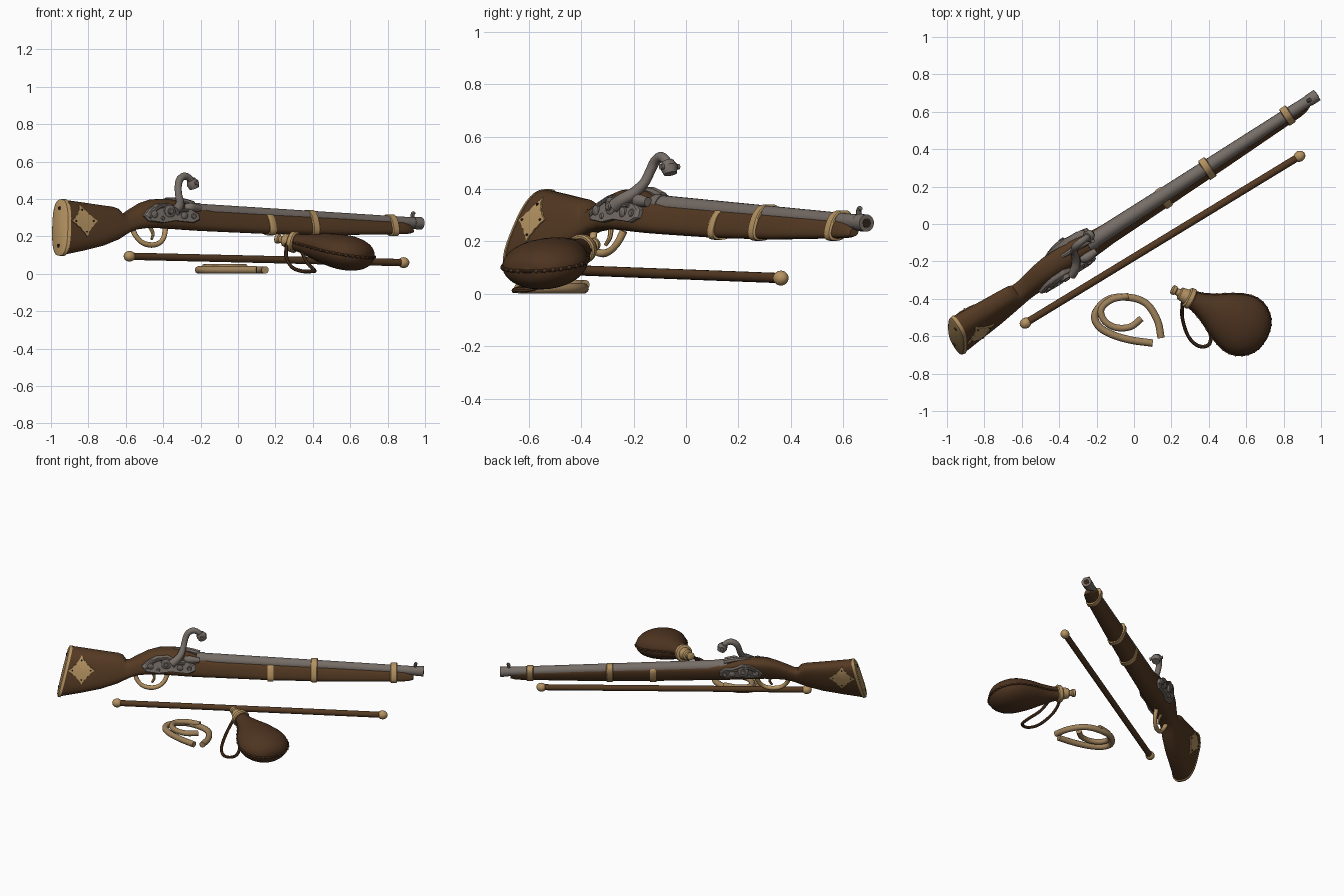
import bpy, bmesh, math
from mathutils import Vector as V

if "Cube" in bpy.data.objects:
    bpy.data.objects.remove(bpy.data.objects["Cube"])

def material(name, rgb):
    m = bpy.data.materials.new(name)
    m.diffuse_color = (*rgb, 1)
    m.use_nodes = True
    m.node_tree.nodes["Principled BSDF"].inputs["Base Color"].default_value = m.diffuse_color
    return m

WOOD = material("brown_wood", (0.09, 0.042, 0.0165))
LEATHER = material("brown_leather", (0.075, 0.034, 0.0145))
STEEL = material("grey_steel", (0.18, 0.152, 0.134))
BRASS = material("tan_brass", (0.46, 0.29, 0.12))
ROPE = material("rope", (0.34, 0.22, 0.105))
DARK = material("dark_hole", (0.03, 0.018, 0.012))

ANG = math.radians(33)
C, S = math.cos(ANG), math.sin(ANG)
AX = -0.045  # sideways offset of the gun's axis

def bz(s):
    """Height of the barrel's axis."""
    return .335 - .045 * (s + .25)

def W(s, t, z):
    """Gun space (along, to the right side, up) to world."""
    return V((s * C + t * S, s * S - t * C, z))

def P(s, t, z):
    """The same, with the gun leaning over about its barrel."""
    return W(s, t + .33 * (min(bz(s), .34) - z), z)

def loft(name, rings, mat, angle=40):
    """Skin closed rings of equal size and cap the ends."""
    bm = bmesh.new()
    rs = [[bm.verts.new(p) for p in r] for r in rings]
    n = len(rs[0])
    for a, b in zip(rs, rs[1:]):
        for i in range(n):
            j = (i + 1) % n
            bm.faces.new((a[i], a[j], b[j], b[i]))
    bm.faces.new(rs[0])
    bm.faces.new(rs[-1])
    bmesh.ops.recalc_face_normals(bm, faces=bm.faces[:])
    me = bpy.data.meshes.new(name)
    bm.to_mesh(me)
    bm.free()
    me.materials.append(mat)
    me.polygons.foreach_set("use_smooth", [True] * len(me.polygons))
    me.set_sharp_from_angle(angle=math.radians(angle))
    ob = bpy.data.objects.new(name, me)
    bpy.context.collection.objects.link(ob)

def smooth(pts, k=6):
    """Catmull-Rom curve through the points."""
    p = [V(q) for q in pts]
    p = [2 * p[0] - p[1]] + p + [2 * p[-1] - p[-2]]
    out = []
    for i in range(1, len(p) - 2):
        a, b, c, d = p[i - 1:i + 3]
        for j in range(k):
            u = j / k
            out.append(0.5 * (2 * b + (c - a) * u + (2 * a - 5 * b + 4 * c - d) * u * u
                              + (3 * b - a - 3 * c + d) * u ** 3))
    return out + [p[-2]]

def tube(name, pts, radii, mat, n=12, curve=True):
    """Round sweep; radii is one number or a list spread along the path."""
    pts = smooth(pts) if curve else [V(p) for p in pts]
    radii = radii if isinstance(radii, (list, tuple)) else [radii, radii]
    rings, x = [], None
    for i, p in enumerate(pts):
        tan = (pts[min(i + 1, len(pts) - 1)] - pts[max(i - 1, 0)]).normalized()
        x = tan.orthogonal() if x is None else x - tan * x.dot(tan)
        x.normalize()
        y = tan.cross(x)
        f = i / (len(pts) - 1) * (len(radii) - 1)
        k = min(int(f), len(radii) - 2)
        r = radii[k] + (radii[k + 1] - radii[k]) * (f - k)
        rings.append([p + r * (x * math.cos(a) + y * math.sin(a))
                      for a in (2 * math.pi * q / n for q in range(n))])
    loft(name, rings, mat)

def oval(s, zt, zb, hw, tilt=0.0, n=28, e=2.7):
    """Rounded cross-section of the gun."""
    out, zc, hz = [], (zt + zb) / 2, (zt - zb) / 2
    for i in range(n):
        a = 2 * math.pi * i / n
        c, q = math.cos(a), math.sin(a)
        t = hw * math.copysign(abs(c) ** (2 / e), c)
        z = hz * math.copysign(abs(q) ** (2 / e), q)
        out.append(P(s + tilt * z, AX + t, zc + z))
    return out

def ball(name, c, r, mat, axis, stretch=1.0):
    axis = V(axis).normalized()
    k = 12
    pts = [V(c) - axis * r * stretch * math.cos(math.pi * i / k) for i in range(k + 1)]
    tube(name, pts, [max(r * math.sin(math.pi * i / k), 0.001) for i in range(k + 1)], mat, 16, False)

# --- Stock: (along, top, bottom, half width, tilt)
STOCK = [(-1.108, .396, .10, .077, .25), (-1.0, .386, .122, .07, .12), (-.88, .372, .148, .064, .05),
         (-.775, .36, .183, .057, 0), (-.745, .35, .198, .055, 0), (-.725, .322, .208, .053, 0),
         (-.70, .322, .22, .052, 0), (-.65, .348, .236, .054, 0), (-.58, .38, .244, .061, 0),
         (-.51, .398, .245, .066, 0), (-.42, .402, .24, .067, 0), (-.34, .39, .235, .065, 0),
         (-.27, .365, .231, .06, 0), (-.15, .349, .226, .051, 0), (.2, .332, .213, .046, 0),
         (.6, .312, .207, .042, 0), (1.06, .284, .212, .037, 0), (1.10, .272, .214, .032, 0),
         (1.13, .25, .22, .018, 0)]
loft("stock", [oval(*r) for r in STOCK], WOOD, 50)
loft("butt_plate", [oval(-1.131, .385, .112, .066, .25), oval(-1.125, .398, .097, .077, .25),
                    oval(-1.107, .401, .094, .081, .25)], BRASS)
for z in (.35, .15):
    s = -1.131 + .25 * (z - .25)
    tube("butt_screw", [P(s - .004, AX, z), P(s + .01, AX, z)], .01, DARK, 12, False)

# --- Diamond inlays that follow the butt's sides
def side(s, z):
    for a, b in zip(STOCK, STOCK[1:]):
        if a[0] <= s <= b[0]:
            f = (s - a[0]) / (b[0] - a[0])
            zt, zb, hw = (a[i] + (b[i] - a[i]) * f for i in (1, 2, 3))
            q = min(abs(z - (zt + zb) / 2) / ((zt - zb) / 2), .97)
            return hw * (1 - q ** 2.7) ** (1 / 2.7)
    return .07

def inlay(sgn):
    rings = []
    for k, l in ((1, -.02), (1, .006), (.75, .006), (.5, .006), (.25, .006), (.02, .006)):
        ring = []
        for i in range(24):
            a = 2 * math.pi * i / 24
            r = k * (.086, .062, .058, .05, .058, .062)[i % 6]
            s, z = -1.008 + r * math.cos(a), .283 + r * math.sin(a)
            ring.append(P(s, AX + sgn * (side(s, z) + l), z))
        rings.append(ring)
    loft("diamond_inlay", rings, BRASS)

for sgn in (1, -1):
    inlay(sgn)
    for ds, dz in ((.058, 0), (-.058, 0), (0, .058), (0, -.058)):
        t = AX + sgn * (side(-1.008 + ds, .283 + dz) + .006)
        tube("inlay_pin", [P(-1.008 + ds, t - sgn * .01, .283 + dz), P(-1.008 + ds, t + sgn * .004, .283 + dz)],
             .005, DARK, 8, False)

# --- Barrel, muzzle ring, sight
def bar(name, a, b, ra, rb, mat):
    tube(name, [W(a, AX, bz(a)), W(b, AX, bz(b))], [ra, rb], mat, 24, False)

bar("barrel", -.27, 1.17, .042, .030, STEEL)
bar("breech_ring", -.27, -.22, .045, .045, STEEL)
bar("muzzle_ring", 1.145, 1.197, .033, .033, STEEL)
bar("bore", 1.19, 1.199, .018, .018, DARK)
tube("front_sight", [W(1.145, AX, .29), W(1.142, AX, .318), W(1.152, AX, .328)], [.012, .01, .01], STEEL, 8)
tube("breech_tang", [P(-.42, AX, .397), P(-.33, AX, .39), P(-.25, AX, .37)], [.01, .018, .02], STEEL, 8)

# --- Bands
loft("lower_band", [oval(s, zt, .206, w) for s, zt, w in
                    ((.19, .327, .05), (.195, .331, .052), (.225, .331, .052), (.23, .327, .05))], BRASS)
for s, w in ((.49, .05), (1.004, .043)):
    loft("barrel_band", [oval(s + d, bz(s) + .037 + g, .205 - g, w + g, 0, 28, 2.5) for d, g in
                         ((-.022, -.002), (-.018, .003), (.018, .003), (.022, -.002))], BRASS)

# --- Locks on both sides
PLATE = [(-.61, .31), (-.585, .282), (-.50, .272), (-.42, .283), (-.30, .273), (-.258, .29), (-.258, .32),
         (-.30, .345), (-.37, .35), (-.44, .378), (-.51, .374), (-.57, .348)]

def lock(sgn, a, b):
    """Lock plate remapped to run from a to b, with screws and a spring."""
    m = lambda s: a + (s + .61) / .352 * (b - a)
    T = lambda t: AX + sgn * (t + .004)
    cs, cz = -.43, .32
    loft("lock_plate", [[P(m(cs + (s - cs) * k), T(t), cz + (z - cz) * k) for s, z in PLATE]
                        for k, t in ((1, .02), (1, .07), (.93, .077))], STEEL, 25)
    for s, z, r, t in ((-.45, .335, .034, .09), (-.45, .335, .017, .1), (-.55, .318, .02, .086),
                       (-.36, .312, .02, .086), (-.30, .308, .015, .084), (-.5, .297, .011, .084)):
        tube("lock_screw", [P(m(s), T(.05), z), P(m(s), T(t - .004), z), P(m(s), T(t), z)],
             [r, r, r * .75], STEEL, 16, False)
    tube("lock_spring", [P(m(s), T(.078), z) for s, z in
                         ((-.58, .30), (-.53, .345), (-.47, .362), (-.40, .34), (-.33, .335))],
         [.006, .009, .006], STEEL, 8)

lock(1, -.622, -.27)
lock(-1, -.50, -.22)
tube("flash_pan", [W(-.34, .0, .352), W(-.31, .012, .355), W(-.25, .01, .35)], [.02, .026, .018], STEEL)

# --- Hammer with jaws
HAMMER = [(-.43, .045, .335), (-.395, .03, .36), (-.368, -.002, .385), (-.353, -.04, .425), (-.342, -.06, .47),
          (-.325, -.07, .505), (-.293, -.075, .522), (-.262, -.076, .512), (-.24, -.078, .488)]
tube("hammer", [W(*p) for p in HAMMER], [.028, .025, .022, .019, .019, .02, .02, .018, .018], STEEL)
tube("hammer_jaw", [W(-.25, -.078, .503), W(-.238, -.078, .484), W(-.228, -.078, .458)],
     [.024, .034, .026], STEEL, 10, False)
tube("jaw_screw", [W(-.235, -.12, .485), W(-.235, -.036, .485)], .011, STEEL, 10, False)

# --- Trigger and guard
tube("trigger_guard", [P(s, AX, z) for s, z in ((-.665, .24), (-.65, .2), (-.615, .166), (-.56, .154),
                       (-.51, .165), (-.475, .195), (-.455, .24))], [.015, .013, .015, .013, .015], BRASS, 10)
tube("trigger", [P(-.55, AX, .25), P(-.54, AX, .215), P(-.555, AX, .185)], [.011, .007], BRASS, 8)

# --- Ramrod
a, b = V((-.58, -.53, .094)), V((.885, .362, .06))
tube("ramrod", [a, b], .0195, WOOD, 16, False)
for p in (a, b):
    ball("ramrod_knob", p, .029, BRASS, b - a, 1.1)

# --- Coiled match cord, read from above
OUTER = ((.145, -.61), (.125, -.515), (.065, -.425), (-.03, -.392), (-.14, -.405), (-.208, -.48),
         (-.19, -.545), (-.12, -.59), (-.02, -.62), (.10, -.637))
INNER = ((.04, -.505), (-.02, -.55), (-.10, -.553), (-.16, -.515), (-.175, -.455), (-.12, -.405), (-.03, -.385))
tube("match_cord_outer", [(x, y, .021) for x, y in OUTER], .02, ROPE)
tube("match_cord_inner", [(x, y, .035) for x, y in INNER], .018, ROPE)

# --- Powder flask
TIP = V((.203, -.348, .19))
FA = V((.364, -.187, -.075)).normalized()
FW = V((.457, .889, 0)).normalized()
FH = FA.cross(FW)

def flask(name, prof, mat):
    loft(name, [[TIP + FA * u + FW * rw * math.cos(q) + FH * rh * math.sin(q)
                 for q in (2 * math.pi * i / 32 for i in range(32))] for u, rw, rh in prof], mat)

ctrl = [(.11, .043, .043), (.16, .053, .05), (.23, .083, .066), (.31, .128, .083), (.40, .161, .093),
        (.47, .157, .09), (.53, .122, .072), (.565, .07, .042), (.578, .004, .003)]
body = smooth(ctrl, 4)
flask("flask_body", body, LEATHER)
flask("flask_nozzle", [(0, .02, .02), (.004, .026, .026), (.02, .026, .026), (.026, .019, .019), (.07, .024, .024)], BRASS)
flask("flask_neck", [(.045, .028, .028), (.05, .034, .034), (.085, .04, .04), (.10, .042, .042)], BRASS)
flask("flask_collar", [(.09, .048, .048), (.096, .056, .056), (.118, .058, .058), (.125, .052, .052)], BRASS)
edge = lambda k: [TIP + FA * u + FW * k * w for u, w, h in body]
tube("flask_seam", edge(1) + edge(-1)[::-1], .006, LEATHER, 8, False)
for k in (1, -1):
    for p in edge(k)[4:-2:2]:
        ball("seam_stitch", p, .0085, LEATHER, FA)

# --- Flask strap
tube("flask_strap", [(.26, -.42, .16), (.258, -.50, .09), (.29, -.60, .035), (.345, -.652, .014),
                     (.40, -.645, .014), (.408, -.585, .02), (.37, -.50, .06), (.335, -.45, .13)], .01, LEATHER, 8)
